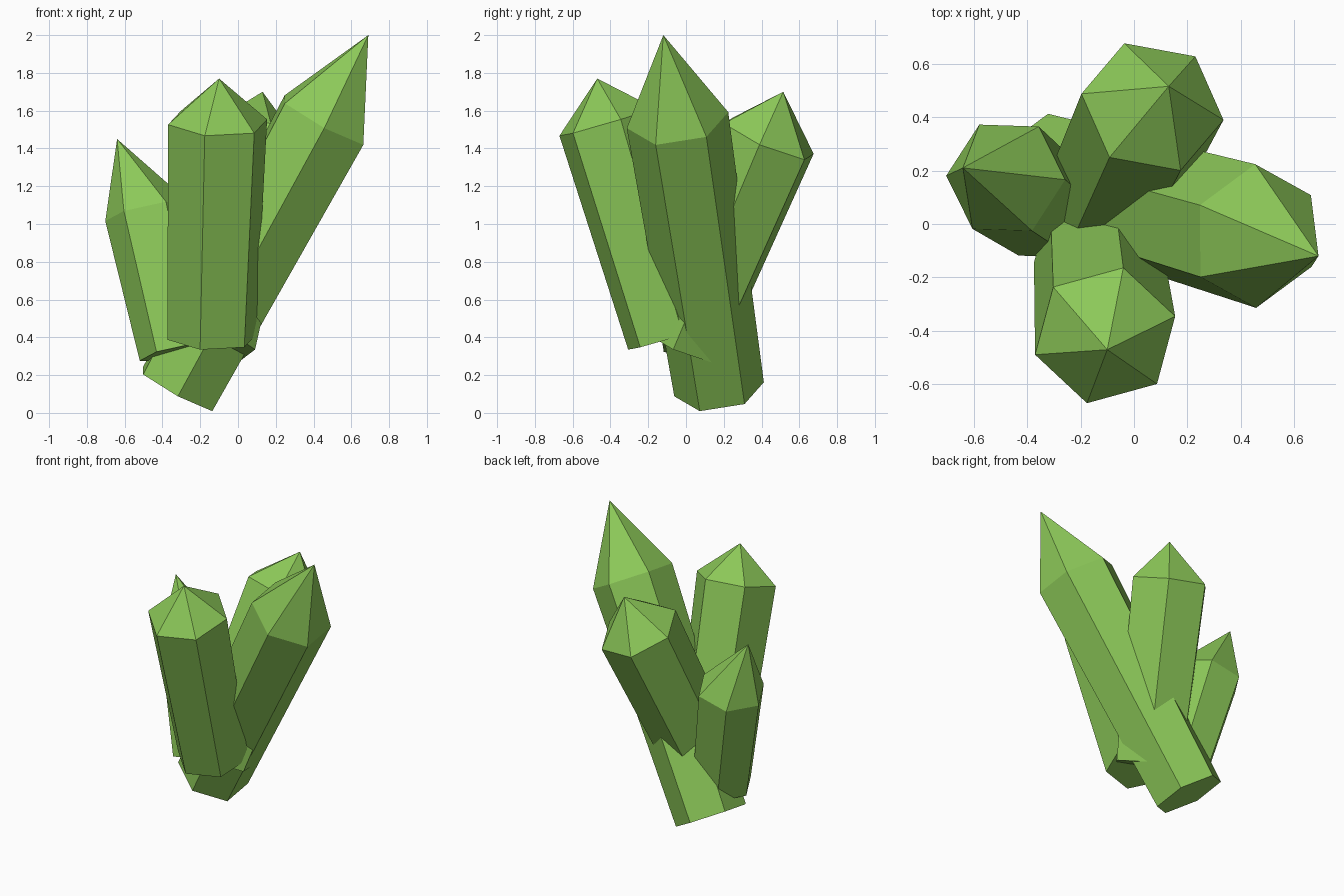
import bpy, bmesh, math
from mathutils import Vector, Quaternion

cube = bpy.data.objects.get("Cube")
if cube:
    bpy.data.objects.remove(cube, do_unlink=True)

SIDES = 6

# Crystal colour
green = bpy.data.materials.new("crystal_green")
green.use_nodes = True
colour = (0.262, 0.578, 0.098, 1)
green.diffuse_color = colour
bsdf = next(n for n in green.node_tree.nodes if n.type == 'BSDF_PRINCIPLED')
bsdf.inputs["Base Color"].default_value = colour
bsdf.inputs["Roughness"].default_value = 0.6


def crystal(name, base, shoulder, tip, corner, base_radius, shoulder_radius):
    """Tapered six-sided shaft with a pointed cap; corner aims one of its edges."""
    base, shoulder, tip, corner = map(Vector, (base, shoulder, tip, corner))
    axis = (shoulder - base).normalized()
    spoke = (corner - axis * corner.dot(axis)).normalized()
    spokes = [Quaternion(axis, math.tau * i / SIDES) @ spoke for i in range(SIDES)]
    bm = bmesh.new()
    low = [bm.verts.new(base + s * base_radius) for s in spokes]
    high = [bm.verts.new(shoulder + s * shoulder_radius) for s in spokes]
    peak = bm.verts.new(tip)
    bm.faces.new(low[::-1])
    for i in range(SIDES):
        j = (i + 1) % SIDES
        bm.faces.new((low[i], low[j], high[j], high[i]))
        bm.faces.new((high[i], high[j], peak))
    bmesh.ops.recalc_face_normals(bm, faces=bm.faces)
    mesh = bpy.data.meshes.new(name)
    bm.to_mesh(mesh)
    bm.free()
    mesh.materials.append(green)
    bpy.context.collection.objects.link(bpy.data.objects.new(name, mesh))


# Tall crystal leaning to the left
crystal("tall_crystal", (-0.32, 0.175, 0.125), (0.455, -0.045, 1.55),
        (0.69, -0.12, 2.0), (0.205, -0.115, -0.14), 0.24, 0.272)
# Broad crystal leaning forward
crystal("front_crystal", (-0.14, -0.08, 0.40), (-0.108, -0.417, 1.54),
        (-0.10, -0.47, 1.77), (-0.262, -0.073, -0.01), 0.243, 0.272)
# Crystal leaning backward
crystal("back_crystal", (-0.147, -0.024, 0.364), (0.069, 0.438, 1.452),
        (0.13, 0.515, 1.70), (0.266, -0.048, -0.03), 0.243, 0.272)
# Short crystal leaning to the right
crystal("short_crystal", (-0.32, 0.054, 0.32), (-0.48, 0.173, 1.065),
        (-0.64, 0.21, 1.45), (-0.22, 0.007, -0.05), 0.205, 0.228)
